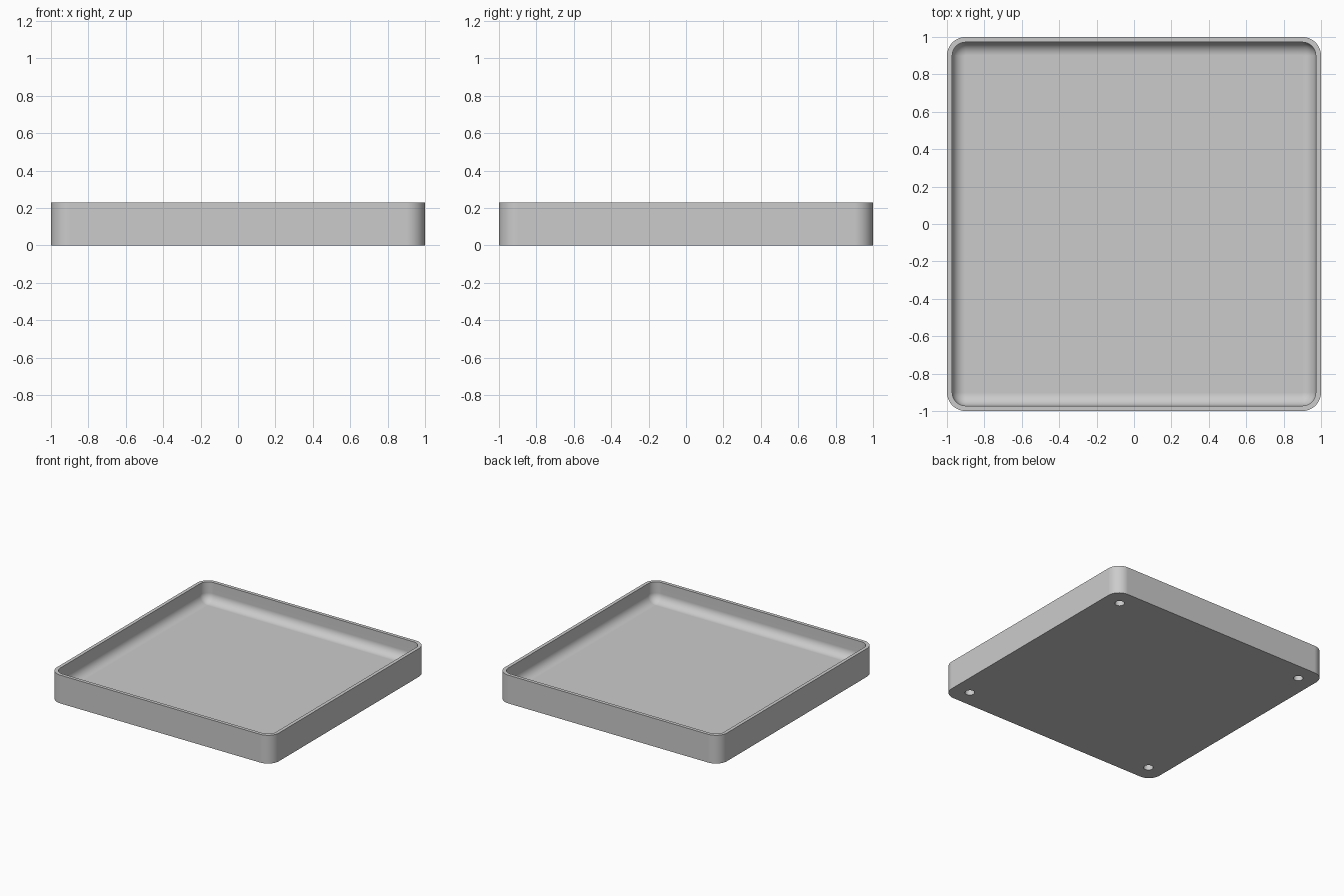
import bpy
import bmesh
from math import pi, sin, cos, radians

cube = bpy.data.objects.get("Cube")
if cube:
    bpy.data.objects.remove(cube, do_unlink=True)

HEIGHT = 0.23
WALL = 0.028
CORNER = 0.1
FLOOR = 0.07
FILLET = 0.07
ARC_STEPS = 12

grey = bpy.data.materials.new("light grey")
grey.use_nodes = True
colour = (0.6, 0.6, 0.6, 1)
grey.diffuse_color = colour
grey.node_tree.nodes["Principled BSDF"].inputs["Base Color"].default_value = colour


def rounded_ring(bm, inset, z):
    """Rounded square, offset inwards from the outer outline."""
    centre, radius = 1 - CORNER, CORNER - inset
    verts = []
    for k, (sx, sy) in enumerate([(1, 1), (-1, 1), (-1, -1), (1, -1)]):
        for i in range(ARC_STEPS + 1):
            a = (k + i / ARC_STEPS) * pi / 2
            verts.append(bm.verts.new((sx * centre + radius * cos(a),
                                       sy * centre + radius * sin(a), z)))
    return verts


# Tray wall section: outside, rim, inside, then the fillet down to the floor
section = [(0, 0), (0, HEIGHT), (WALL, HEIGHT)]
for i in range(ARC_STEPS + 1):
    a = i / ARC_STEPS * pi / 2
    section.append((WALL + FILLET * (1 - cos(a)), FLOOR + FILLET * (1 - sin(a))))

bm = bmesh.new()
rings = [rounded_ring(bm, inset, z) for inset, z in section]
for low, high in zip(rings, rings[1:]):
    for i in range(len(low)):
        j = (i + 1) % len(low)
        bm.faces.new((low[i], low[j], high[j], high[i]))
bm.faces.new(rings[0][::-1])
bm.faces.new(rings[-1])
bmesh.ops.recalc_face_normals(bm, faces=bm.faces)
mesh = bpy.data.meshes.new("tray")
bm.to_mesh(mesh)
bm.free()
mesh.materials.append(grey)
tray = bpy.data.objects.new("tray", mesh)
bpy.context.collection.objects.link(tray)

# Four blind round holes under the corners
for sx in (-1, 1):
    for sy in (-1, 1):
        bpy.ops.mesh.primitive_cylinder_add(vertices=32, radius=0.036, depth=0.09,
                                            location=(sx * 0.86, sy * 0.86, 0))
        cutter = bpy.context.object
        cutter.name = "hole_cutter"
        cutter.hide_render = True
        cutter.data.materials.append(grey)
        bpy.context.view_layer.objects.active = tray
        mod = tray.modifiers.new("hole", "BOOLEAN")
        mod.operation = "DIFFERENCE"
        mod.solver = "EXACT"
        mod.object = cutter
        bpy.ops.object.modifier_apply(modifier=mod.name)
        bpy.data.objects.remove(cutter, do_unlink=True)

# Smooth corners and fillet, with flat floor and walls
bpy.ops.object.select_all(action="DESELECT")
tray.select_set(True)
bpy.context.view_layer.objects.active = tray
bpy.ops.object.shade_smooth_by_angle(angle=radians(30))
flat = tray.modifiers.new("flat_faces", "WEIGHTED_NORMAL")
flat.keep_sharp = True
